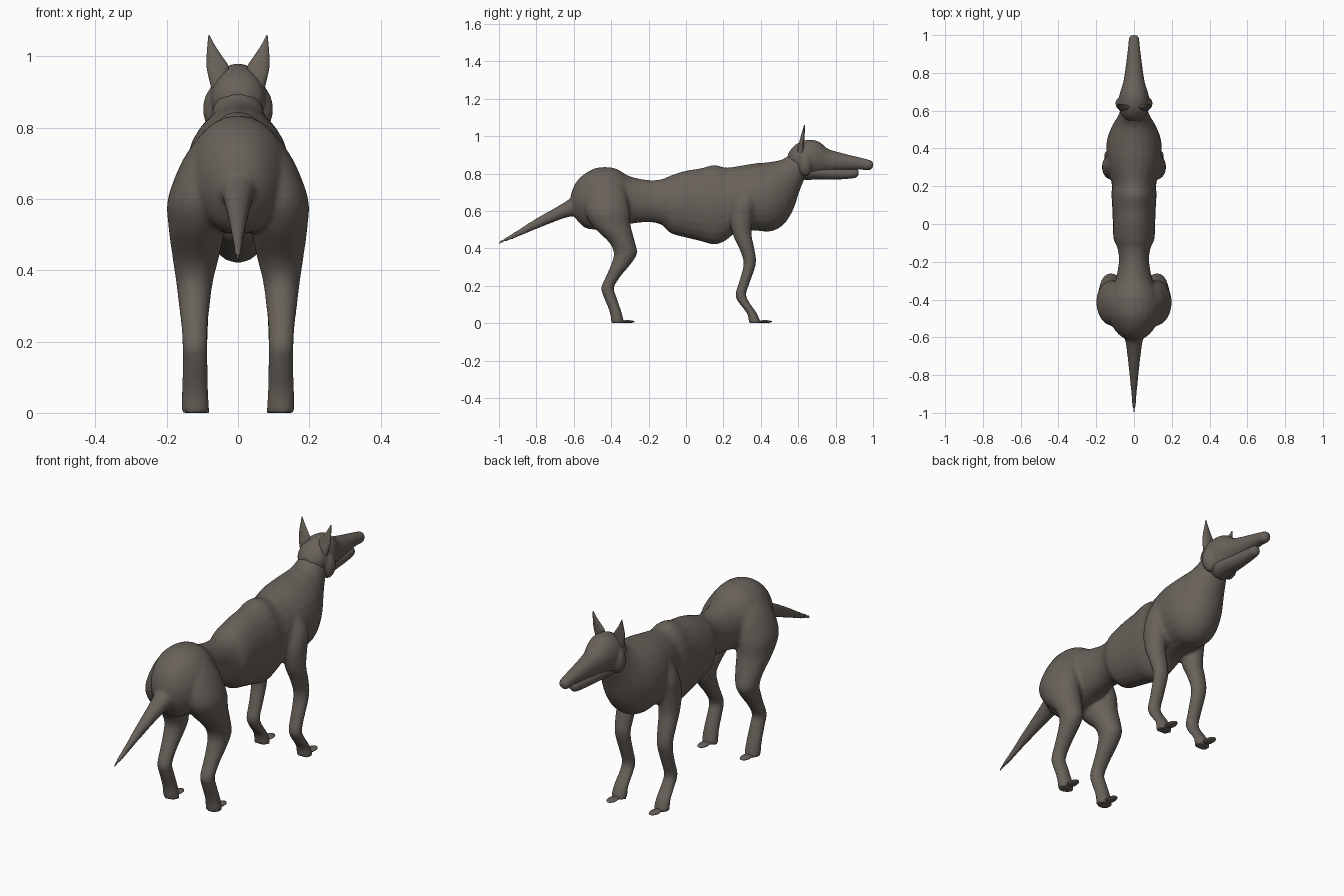
import bpy
import bmesh
from math import sin, cos, pi
from mathutils import Vector

default_cube = bpy.data.objects.get("Cube")
if default_cube:
    bpy.data.objects.remove(default_cube, do_unlink=True)

fur = bpy.data.materials.new("grey_brown_fur")
fur.use_nodes = True
fur_colour = (0.14, 0.12, 0.102, 1)
fur.diffuse_color = fur_colour
fur.node_tree.nodes["Principled BSDF"].inputs["Base Color"].default_value = fur_colour


def catmull(a, b, c, d, t):
    """Smooth curve between b and c."""
    return 0.5 * (2 * b + (c - a) * t + (2 * a - 5 * b + 4 * c - d) * t ** 2
                  + (3 * b - a - 3 * c + d) * t ** 3)


def refine(rows, steps=5):
    """Fill in smooth cross-sections between the given ones."""
    result = []
    last = len(rows) - 1
    for i in range(last):
        four = [rows[max(0, min(last, k))] for k in range(i - 1, i + 3)]
        for s in range(steps):
            result.append([catmull(*values, s / steps) for values in zip(*four)])
    return result + [list(rows[-1])]


def add_loft(bm, rows, axis, side=1, segments=24):
    """Rows are (station, low, high, x inner, x outer); rings lie across the axis."""
    rings = []
    for station, low, high, x_in, x_out in refine(rows):
        ring = []
        for k in range(segments):
            angle = 2 * pi * k / segments
            x = side * ((x_in + x_out) / 2 + (x_out - x_in) / 2 * cos(angle))
            other = (low + high) / 2 + (high - low) / 2 * sin(angle)
            ring.append(bm.verts.new((x, station, other) if axis == "y"
                                     else (x, other, station)))
        rings.append(ring)
    for a, b in zip(rings, rings[1:]):
        for k in range(segments):
            n = (k + 1) % segments
            bm.faces.new((a[k], a[n], b[n], b[k]))
    bm.faces.new(rings[0])
    bm.faces.new(rings[-1])


def add_ball(bm, centre, size):
    made = bmesh.ops.create_uvsphere(bm, u_segments=24, v_segments=14, radius=1)
    for v in made["verts"]:
        v.co = Vector(centre) + Vector(size) * v.co


def finish(bm, name, voxel=0, smooth_steps=0):
    bmesh.ops.recalc_face_normals(bm, faces=bm.faces[:])
    mesh = bpy.data.meshes.new(name)
    bm.to_mesh(mesh)
    bm.free()
    mesh.materials.append(fur)
    obj = bpy.data.objects.new(name, mesh)
    bpy.context.collection.objects.link(obj)
    bpy.ops.object.select_all(action="DESELECT")
    obj.select_set(True)
    bpy.context.view_layer.objects.active = obj
    bpy.ops.object.shade_smooth_by_angle(angle=0.8)
    if voxel:
        remesh = obj.modifiers.new("blend_parts", "REMESH")
        remesh.mode = "VOXEL"
        remesh.voxel_size = voxel
        remesh.use_smooth_shade = True
        soften = obj.modifiers.new("soften_joins", "SMOOTH")
        soften.factor = 0.5
        soften.iterations = smooth_steps
    return obj


def symmetric(rows):
    """Expand (station, low, high, half width) to a centred section."""
    return [(s, low, high, -w, w) for s, low, high, w in rows]


# Trunk from rump to neck
trunk = symmetric([
    (-.615, .61, .69, .03), (-.59, .56, .75, .075), (-.54, .51, .8, .115),
    (-.47, .5, .832, .14), (-.38, .51, .828, .135), (-.3, .53, .785, .1),
    (-.2, .54, .765, .08), (-.13, .525, .77, .087), (-.08, .48, .79, .108),
    (0, .457, .815, .112), (.08, .438, .828, .115), (.15, .42, .846, .119),
    (.21, .44, .832, .118), (.27, .485, .838, .13), (.36, .495, .853, .146),
    (.45, .49, .862, .142), (.52, .525, .878, .115), (.57, .6, .918, .086),
    (.605, .7, .955, .072), (.64, .79, .965, .06)])

tail = symmetric([
    (-.5, .52, .77, .075), (-.58, .568, .7, .055), (-.65, .561, .646, .041),
    (-.8, .503, .56, .024), (-.92, .452, .485, .013), (-1, .422, .438, .007)])

hind_leg = [
    (0, -.4, -.33, .08, .16), (.06, -.408, -.345, .083, .158),
    (.14, -.44, -.372, .085, .155), (.19, -.453, -.385, .086, .156),
    (.25, -.428, -.35, .084, .16), (.31, -.402, -.3, .078, .167),
    (.37, -.386, -.262, .07, .174), (.43, -.41, -.272, .055, .183),
    (.52, -.5, -.295, .035, .195), (.6, -.54, -.3, .025, .197),
    (.7, -.53, -.32, .02, .16), (.77, -.5, -.36, .015, .115)]

front_leg = [
    (0, .335, .4, .08, .16), (.05, .327, .38, .083, .156),
    (.12, .275, .333, .086, .152), (.16, .265, .322, .086, .152),
    (.22, .284, .342, .084, .153), (.32, .308, .374, .08, .158),
    (.4, .284, .365, .074, .163), (.48, .248, .35, .066, .165),
    (.57, .234, .36, .06, .169), (.66, .25, .375, .05, .164),
    (.76, .28, .37, .04, .12)]

bm = bmesh.new()
add_loft(bm, trunk, "y")
add_loft(bm, tail, "y")
for side in (1, -1):
    add_loft(bm, hind_leg, "z", side)
    add_loft(bm, front_leg, "z", side)
finish(bm, "body_legs_and_tail", voxel=.009, smooth_steps=4)

# Skull, tapering snout and cheeks
skull = symmetric([
    (.545, .86, .905, .03), (.575, .82, .945, .066), (.62, .79, .973, .08),
    (.67, .785, .98, .08), (.715, .795, .968, .068), (.76, .805, .932, .055),
    (.85, .815, .905, .042), (.93, .82, .886, .032), (.975, .817, .874, .028),
    (.993, .825, .868, .022), (1, .837, .856, .01)])
bm = bmesh.new()
add_loft(bm, skull, "y")
for side in (1, -1):
    add_ball(bm, (side * .056, .638, .852), (.042, .04, .068))
finish(bm, "head", voxel=.006, smooth_steps=4)

# Lower jaw
jaw = symmetric([
    (.6, .78, .83, .03), (.64, .765, .85, .055), (.69, .768, .845, .052),
    (.78, .767, .835, .039), (.87, .772, .828, .03), (.91, .779, .825, .023),
    (.922, .795, .815, .01)])
bm = bmesh.new()
add_loft(bm, jaw, "y")
finish(bm, "lower_jaw")

# Pointed ears and flat toes on each side
ear = [
    (.9, .596, .628, .05, .072), (.94, .598, .63, .035, .082),
    (.97, .606, .632, .026, .088), (1, .614, .634, .044, .088),
    (1.03, .623, .636, .064, .086), (1.06, .631, .637, .08, .083)]
for side, label in ((1, "left"), (-1, "right")):
    bm = bmesh.new()
    add_loft(bm, ear, "z", side)
    finish(bm, label + "_ear")
    for leg, toe_y in (("front", .42), ("hind", -.315)):
        bm = bmesh.new()
        add_ball(bm, (side * .12, toe_y, .008), (.024, .04, .008))
        finish(bm, label + "_" + leg + "_toe")
